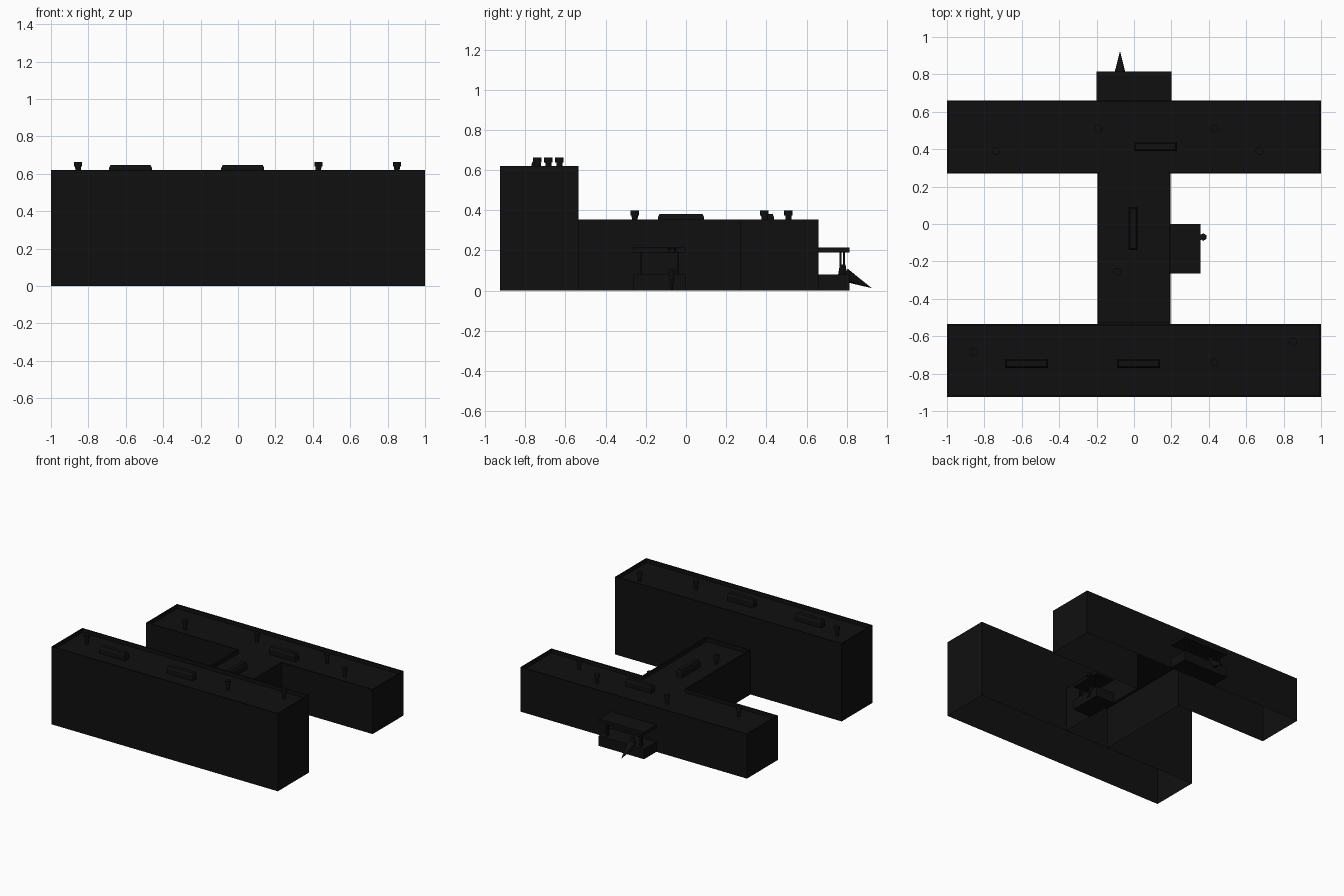
import bpy, bmesh, math
from mathutils import Vector

cube = bpy.data.objects.get("Cube")
if cube:
    bpy.data.objects.remove(cube)

mat = bpy.data.materials.new("near black")
mat.use_nodes = True
color = (0.005, 0.005, 0.005, 1)
mat.diffuse_color = color
mat.node_tree.nodes["Principled BSDF"].inputs["Base Color"].default_value = color


def finish(name, bm):
    mesh = bpy.data.meshes.new(name)
    bm.to_mesh(mesh)
    bm.free()
    mesh.materials.append(mat)
    obj = bpy.data.objects.new(name, mesh)
    bpy.context.collection.objects.link(obj)
    return obj


def block(name, outline, top, rim=0.012, sink=0.03):
    """Open-bottomed shell with a roof sunk behind a thin parapet."""
    bm = bmesh.new()
    roof = bm.faces.new([bm.verts.new((x, y, top)) for x, y in outline])
    outer = list(roof.edges)
    walls = bmesh.ops.extrude_edge_only(bm, edges=outer)["geom"]
    for v in walls:
        if isinstance(v, bmesh.types.BMVert):
            v.co.z = 0
    bmesh.ops.inset_region(bm, faces=[roof], thickness=rim, use_boundary=True)
    low = bmesh.ops.extrude_face_region(bm, geom=[roof])["geom"]
    bmesh.ops.translate(bm, vec=(0, 0, -sink),
                        verts=[v for v in low if isinstance(v, bmesh.types.BMVert)])
    if roof.is_valid:
        bmesh.ops.delete(bm, geom=[roof], context='FACES_ONLY')
    bmesh.ops.recalc_face_normals(bm, faces=bm.faces)
    return finish(name, bm)


def box(name, x0, x1, y0, y1, z0, z1, taper=0):
    bm = bmesh.new()
    bmesh.ops.create_cube(bm, size=1)
    for v in bm.verts:
        t = taper if v.co.z > 0 else 0
        v.co = (x1 - t if v.co.x > 0 else x0 + t,
                y1 - t if v.co.y > 0 else y0 + t,
                z1 if v.co.z > 0 else z0)
    return finish(name, bm)


def cone(name, a, b, r1, r2, sides=12):
    a, b = Vector(a), Vector(b)
    bm = bmesh.new()
    bmesh.ops.create_cone(bm, cap_ends=True, segments=sides, radius1=r1,
                          radius2=r2, depth=(b - a).length)
    turn = (b - a).to_track_quat('Z', 'Y')
    for v in bm.verts:
        v.co = turn @ v.co + (a + b) / 2
    return finish(name, bm)


# Main masses: tall front wing, low back wing joined by a corridor
TALL, LOW = 0.62, 0.355
block("front_wing", [(-1, -.925), (1, -.925), (1, -.535), (-1, -.535)], TALL)
half = [(.195, -.535), (.195, .27), (1, .27), (1, .66)]
block("back_wing_and_corridor", half + [(-x, y) for x, y in reversed(half)], LOW)

# Roof vents: narrow flared stem with a wider cap
vents = [(-.855, -.685, TALL), (.43, -.74, TALL), (.85, -.63, TALL),
         (-.74, .39, LOW), (.43, .51, LOW), (.67, .39, LOW),
         (-.19, .51, LOW), (-.09, -.255, LOW)]
for x, y, z in vents:
    cone("vent_stem", (x, y, z - .03), (x, y, z + .02), .012, .016)
    cone("vent_cap", (x, y, z + .018), (x, y, z + .043), .021, .021)

# Long roof skylights with sloping sides
for x, y, z, lx, ly in [(-.575, -.745, TALL, .115, .024), (.025, -.745, TALL, .115, .024),
                        (.115, .415, LOW, .115, .024), (-.005, -.025, LOW, .024, .115)]:
    box("skylight", x - lx, x + lx, y - ly, y + ly, z - .03, z + .01)
    box("skylight_top", x - lx, x + lx, y - ly, y + ly, z + .01, z + .027, .008)

# Entrance porches: platform, canopy and slim posts
for name, x0, x1, y0, y1 in [("back", -.2, .2, .66, .815), ("side", .195, .355, -.265, 0)]:
    box(name + "_porch_floor", x0, x1, y0, y1, 0, .08)
    box(name + "_porch_canopy", x0, x1, y0, y1, .19, .215)
for x in (-.15, .15):
    for y in (.768, .786):
        box("back_porch_post", x - .005, x + .005, y - .005, y + .005, .08, .19)
for y in (-.225, -.04):
    for x in (.308, .326):
        box("side_porch_post", x - .005, x + .005, y - .005, y + .005, .08, .19)

# Pointed sloping markers at each porch
cone("back_marker_spike", (-.075, .79, .078), (-.075, .925, .012), .034, 0).scale = (1, 1, 1)
cone("back_marker_knob", (-.075, .78, .06), (-.075, .78, .13), .026, .014)
cone("side_marker_spike", (.34, -.07, .1), (.385, -.07, .002), .02, .004, 6)
cone("side_marker_knob", (.37, -.07, .19), (.37, -.07, .21), .02, .02, 6)
